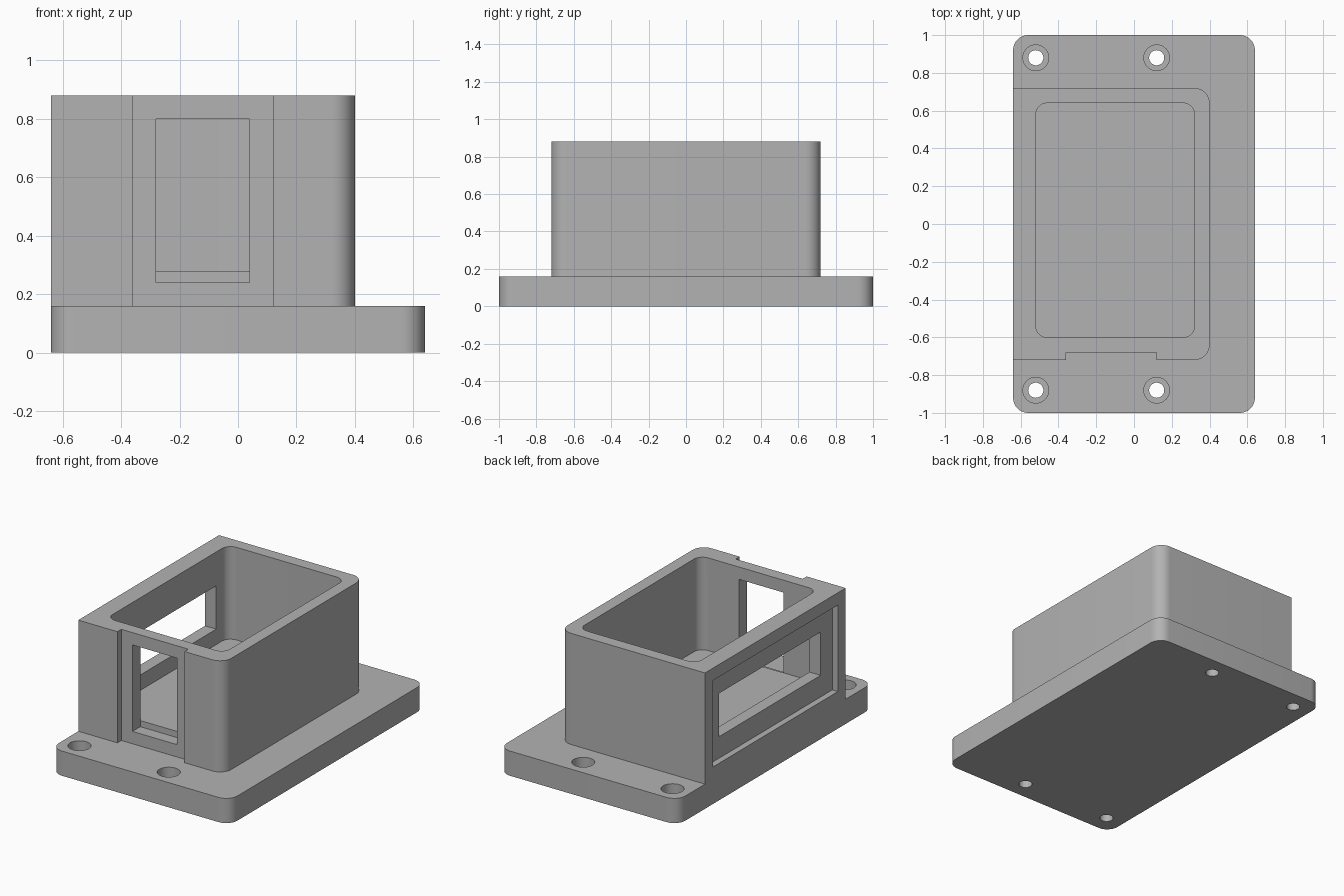
import bpy, bmesh, math

cube = bpy.data.objects.get("Cube")
if cube:
    bpy.data.objects.remove(cube, do_unlink=True)

grey = bpy.data.materials.new("plain_grey")
grey.use_nodes = True
colour = (0.45, 0.45, 0.45, 1)
grey.diffuse_color = colour
bsdf = next(n for n in grey.node_tree.nodes if n.type == 'BSDF_PRINCIPLED')
bsdf.inputs["Base Color"].default_value = colour


def add_object(name, bm):
    mesh = bpy.data.meshes.new(name)
    bmesh.ops.recalc_face_normals(bm, faces=bm.faces)
    bm.to_mesh(mesh)
    bm.free()
    mesh.materials.append(grey)
    obj = bpy.data.objects.new(name, mesh)
    bpy.context.collection.objects.link(obj)
    return obj


def box(name, x, y, z, radius=0, rounded=lambda v: True):
    """Box between ranges, with chosen upright edges rounded."""
    bm = bmesh.new()
    bmesh.ops.create_cube(bm, size=1)
    for v in bm.verts:
        v.co = [r[0] if c < 0 else r[1] for c, r in zip(v.co, (x, y, z))]
    if radius:
        edges = [e for e in bm.edges
                 if abs(e.verts[0].co.z - e.verts[1].co.z) > 0.01 and rounded(e.verts[0].co)]
        bmesh.ops.bevel(bm, geom=edges, offset=radius, segments=10,
                        profile=0.5, affect='EDGES')
    return add_object(name, bm)


def cylinder(name, x, y, z, radius):
    bm = bmesh.new()
    bmesh.ops.create_cone(bm, cap_ends=True, segments=40, radius1=radius,
                          radius2=radius, depth=z[1] - z[0])
    bmesh.ops.translate(bm, verts=bm.verts, vec=(x, y, sum(z) / 2))
    return add_object(name, bm)


def activate(obj):
    bpy.ops.object.select_all(action='DESELECT')
    obj.select_set(True)
    bpy.context.view_layer.objects.active = obj


def cut(obj, cutter):
    cutter.hide_render = True
    activate(obj)
    mod = obj.modifiers.new("cut", 'BOOLEAN')
    mod.operation = 'DIFFERENCE'
    mod.solver = 'EXACT'
    mod.object = cutter
    bpy.ops.object.modifier_apply(modifier=mod.name)
    bpy.data.objects.remove(cutter, do_unlink=True)


# Mounting plate with four counterbored screw holes
plate = box("mounting_plate", (-0.64, 0.64), (-1, 1), (0, 0.16), 0.08)
for hx in (-0.52, 0.12):
    for hy in (-0.88, 0.88):
        cut(plate, cylinder("screw_hole", hx, hy, (-0.1, 0.3), 0.04))
        cut(plate, cylinder("counterbore", hx, hy, (0.08, 0.3), 0.068))

# Open-topped housing, rounded on its left side only
housing = box("housing", (-0.64, 0.4), (-0.72, 0.72), (0.16, 0.88), 0.08,
              lambda v: v.x > 0)
cut(housing, box("cavity", (-0.52, 0.32), (-0.6, 0.64), (0.28, 1.2), 0.06))

# Front channel and its window
cut(housing, box("front_channel", (-0.36, 0.12), (-1, -0.68), (0, 1.2)))
cut(housing, box("front_window", (-0.28, 0.04), (-1, -0.6), (0.24, 0.8)))
cut(housing, box("front_opening", (-0.28, 0.04), (-0.7, -0.5), (0.28, 0.8)))

# Side recess and its window
cut(housing, box("side_recess", (-1, -0.6), (-0.64, 0.64), (0.24, 0.8)))
cut(housing, box("side_window", (-1, -0.4), (-0.52, 0.52), (0.38, 0.66)))

for part in (plate, housing):
    activate(part)
    bpy.ops.object.shade_smooth_by_angle(angle=math.radians(30))
